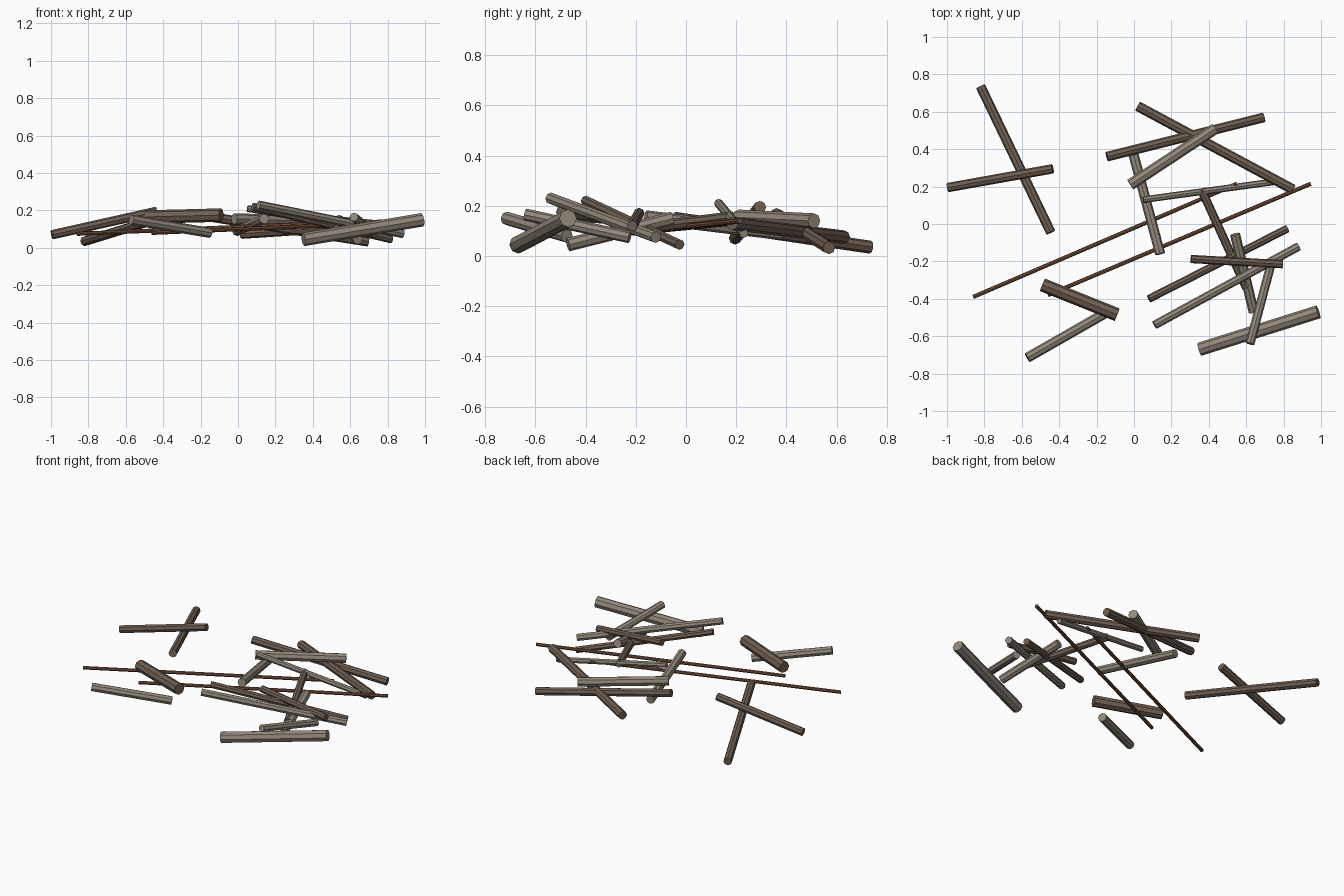
import bpy
from mathutils import Vector

cube = bpy.data.objects.get("Cube")
if cube:
    bpy.data.objects.remove(cube, do_unlink=True)


def make_material(name, color):
    mat = bpy.data.materials.new(name)
    mat.use_nodes = True
    mat.diffuse_color = (*color, 1)
    bsdf = mat.node_tree.nodes["Principled BSDF"]
    bsdf.inputs["Base Color"].default_value = (*color, 1)
    bsdf.inputs["Roughness"].default_value = 0.9
    return mat


PALE = make_material("weathered pale wood", (0.29, 0.25, 0.20))
DARK = make_material("dark brown wood", (0.16, 0.115, 0.085))
RUST = make_material("reddish brown wood", (0.19, 0.085, 0.045))


def log(name, start, end, radius, mat):
    """Flat-sided cylinder running between two points."""
    a, b = Vector(start), Vector(end)
    axis = b - a
    bpy.ops.mesh.primitive_cylinder_add(vertices=8, radius=radius, depth=axis.length)
    ob = bpy.context.object
    ob.name = name
    ob.location = (a + b) / 2
    ob.rotation_euler = axis.to_track_quat('Z', 'Y').to_euler()
    ob.data.materials.append(mat)


# Crossed pair on the far right side
log("back_cross_long", (-.82, .735, .035), (-.445, -.045, .15), .026, DARK)
log("back_cross_short", (-.995, .195, .07), (-.435, .295, .195), .025, DARK)

# Back pile
log("back_log_sloping", (.02, .63, .075), (.85, .185, .13), .027, DARK)
log("back_log_wide", (-.145, .36, .165), (.695, .57, .033), .026, DARK)
log("back_log_pale", (-.02, .21, .155), (.435, .51, .14), .03, PALE)
log("middle_log_pale", (-.005, .38, .09), (.14, -.16, .155), .027, PALE)
log("middle_log_thin", (.05, .13, .21), (.78, .23, .09), .018, PALE)

# Long slender poles
log("pole_back", (-.86, -.39, .075), (.55, .215, .135), .011, RUST)
log("pole_front", (-.46, -.38, .08), (.945, .215, .14), .011, RUST)

# Front pair
log("front_log_thick", (-.49, -.325, .165), (-.09, -.485, .175), .036, DARK)
log("front_log_pale", (-.57, -.715, .15), (-.15, -.475, .08), .027, PALE)

# Front left pile
log("pile_log_upright", (.36, .185, .155), (.6, -.34, .09), .023, DARK)
log("pile_log_stub", (.54, -.055, .15), (.64, -.47, .045), .027, PALE)
log("pile_log_dark", (.08, -.4, .22), (.82, -.025, .045), .021, DARK)
log("pile_log_pale", (.11, -.54, .23), (.88, -.12, .075), .023, PALE)
log("pile_log_cross", (.305, -.187, .17), (.795, -.215, .12), .022, DARK)
log("pile_log_leaning", (.62, -.64, .165), (.73, -.225, .075), .024, PALE)
log("pile_log_thick", (.35, -.67, .045), (.985, -.47, .15), .036, PALE)
